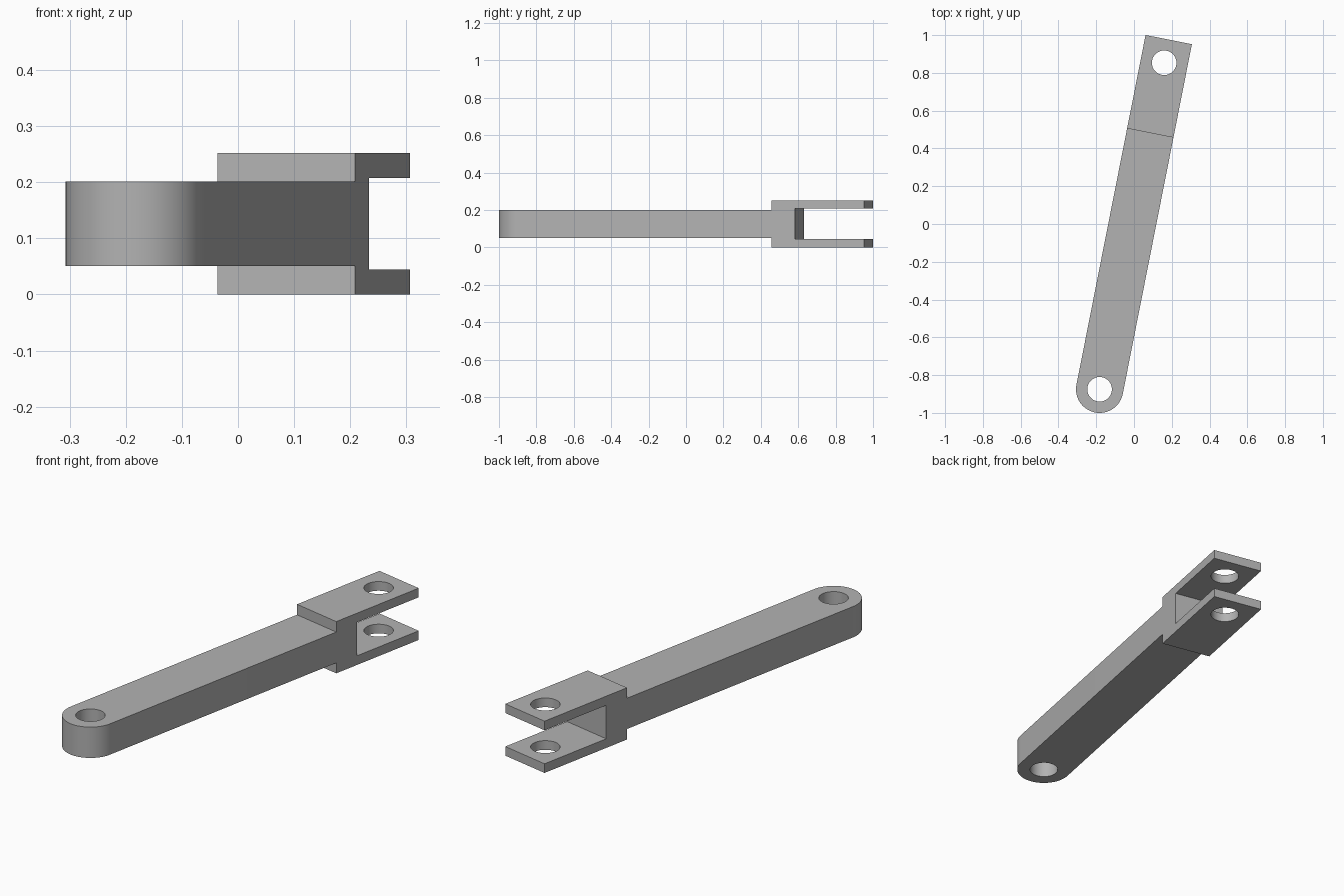
import bpy
import bmesh
import math
from mathutils import Matrix, Vector

default = bpy.data.objects.get("Cube")
if default:
    bpy.data.objects.remove(default, do_unlink=True)

# Dimensions, with the link lying along local +Y from the rounded end's pin centre
HALF_WIDTH = 0.125
HEIGHT = 0.252
ARM_BOTTOM, ARM_TOP = 0.051, 0.201
SLOT_BOTTOM, SLOT_TOP = 0.0445, 0.2075
FORK_START, SLOT_START, FORK_END = 1.383, 1.51, 1.887
PIN_RADIUS = 0.065
PIN_FAR = FORK_END - HALF_WIDTH
PLACE = Matrix.Translation((-0.182, -0.875, 0)) @ Matrix.Rotation(math.radians(-11.18), 4, "Z")

grey = bpy.data.materials.new("plain grey")
grey.use_nodes = True
colour = (0.45, 0.45, 0.45, 1)
grey.diffuse_color = colour
grey.node_tree.nodes["Principled BSDF"].inputs["Base Color"].default_value = colour


def extrude_outline(name, points, z0, z1):
    """Solid prism from a flat outline between two heights."""
    bm = bmesh.new()
    face = bm.faces.new([bm.verts.new((x, y, z0)) for x, y in points])
    result = bmesh.ops.extrude_face_region(bm, geom=[face])
    top = [v for v in result["geom"] if isinstance(v, bmesh.types.BMVert)]
    bmesh.ops.translate(bm, verts=top, vec=Vector((0, 0, z1 - z0)))
    bmesh.ops.recalc_face_normals(bm, faces=bm.faces)
    mesh = bpy.data.meshes.new(name)
    bm.to_mesh(mesh)
    bm.free()
    mesh.materials.append(grey)
    obj = bpy.data.objects.new(name, mesh)
    bpy.context.collection.objects.link(obj)
    return obj


def arc(radius, start, end, steps, y=0):
    angles = [start + (end - start) * i / steps for i in range(steps + 1)]
    return [(radius * math.cos(a), y + radius * math.sin(a)) for a in angles]


def box(name, y0, y1, z0, z1):
    return extrude_outline(name, [(-1, y0), (1, y0), (1, y1), (-1, y1)], z0, z1)


def pin_hole(name, y):
    return extrude_outline(name, arc(PIN_RADIUS, 0, math.tau, 64, y)[:-1], -1, 1)


# Full-height bar with one rounded end
outline = arc(HALF_WIDTH, math.pi, math.tau, 48)
outline += [(HALF_WIDTH, FORK_END), (-HALF_WIDTH, FORK_END)]
link = extrude_outline("clevis_link_arm", outline, 0, HEIGHT)

# Thin the arm, open the fork slot and drill both pins
cutters = [
    box("arm_top_cutter", -1, FORK_START, ARM_TOP, 1),
    box("arm_bottom_cutter", -1, FORK_START, -1, ARM_BOTTOM),
    box("fork_slot_cutter", SLOT_START, FORK_END + 1, SLOT_BOTTOM, SLOT_TOP),
    pin_hole("rounded_end_pin_cutter", 0),
    pin_hole("fork_pin_cutter", PIN_FAR),
]
bpy.ops.object.select_all(action="DESELECT")
bpy.context.view_layer.objects.active = link
link.select_set(True)
for cutter in cutters:
    cutter.hide_render = True
    cut = link.modifiers.new(cutter.name, "BOOLEAN")
    cut.operation = "DIFFERENCE"
    cut.solver = "EXACT"
    cut.object = cutter
    bpy.ops.object.modifier_apply(modifier=cut.name)
    bpy.data.objects.remove(cutter, do_unlink=True)

# Swing the link into place and smooth only the curved walls
link.data.transform(PLACE)
bpy.ops.object.shade_smooth_by_angle(angle=math.radians(30))
